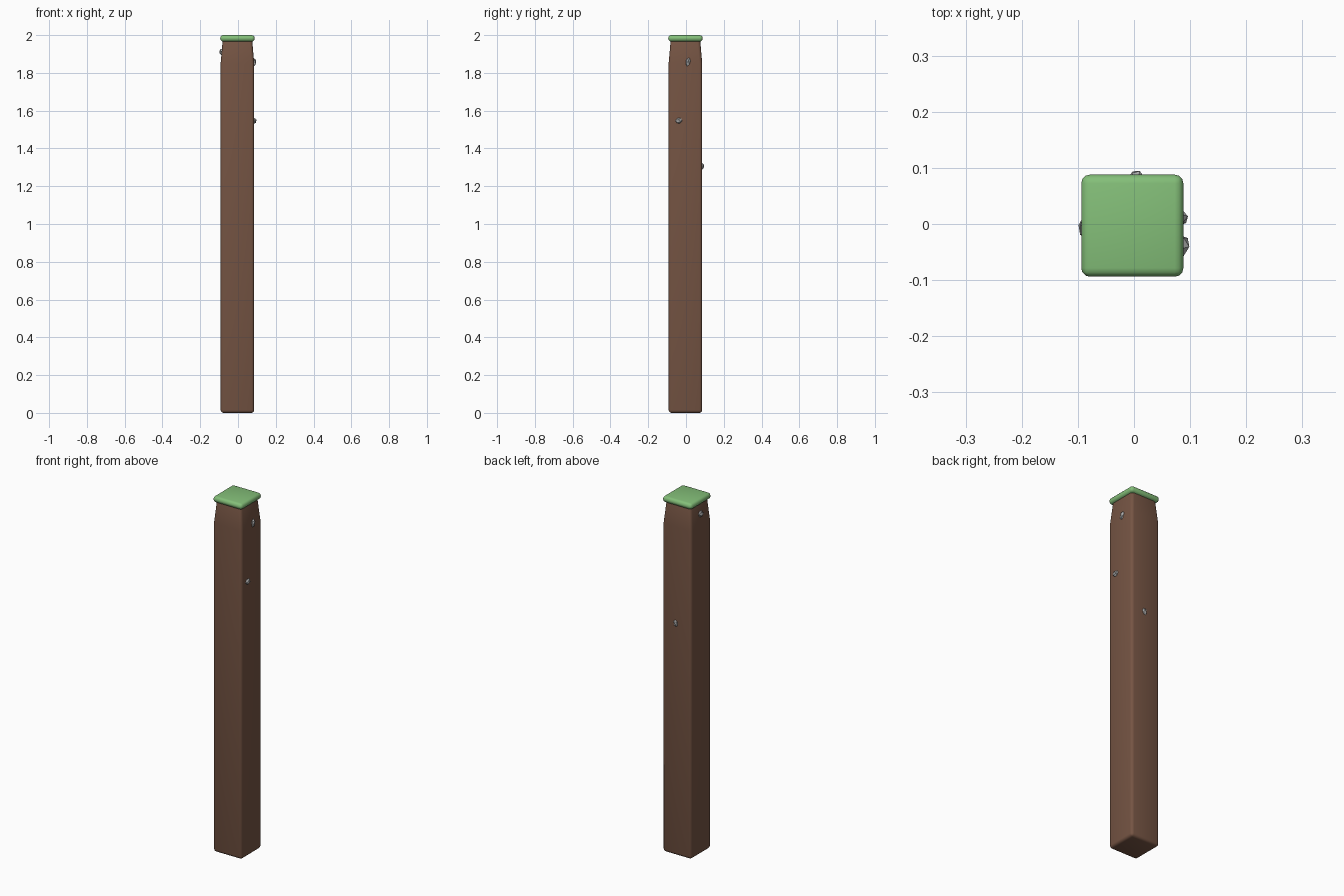
import bpy, bmesh, random
from mathutils import Matrix, Euler

if "Cube" in bpy.data.objects:
    bpy.data.objects.remove(bpy.data.objects["Cube"])

CX, CY = -0.003, -0.003


def material(name, rgb):
    m = bpy.data.materials.new(name)
    m.diffuse_color = (*rgb, 1)
    m.use_nodes = True
    m.node_tree.nodes["Principled BSDF"].inputs["Base Color"].default_value = m.diffuse_color
    return m


BROWN = material("wood", (0.18, 0.09, 0.057))
GREEN = material("moss", (0.23, 0.52, 0.19))
STONE = material("stone", (0.42, 0.42, 0.42))


def square_stack(name, levels, bevel, segments, mat):
    """Square column through (half_width, z) levels, with rounded edges."""
    bm = bmesh.new()
    rings = []
    for h, z in levels:
        rings.append([bm.verts.new((CX + sx * h, CY + sy * h, z))
                      for sx, sy in ((-1, -1), (1, -1), (1, 1), (-1, 1))])
    bm.faces.new(rings[0][::-1])
    bm.faces.new(rings[-1])
    for a, b in zip(rings, rings[1:]):
        for i in range(4):
            j = (i + 1) % 4
            bm.faces.new((a[i], a[j], b[j], b[i]))
    bm.normal_update()
    edges = [e for e in bm.edges if e.calc_face_angle(0) > 0.5]
    bmesh.ops.bevel(bm, geom=edges, offset=bevel, segments=segments,
                    profile=0.5, affect='EDGES', clamp_overlap=True)
    return finish(name, bm, mat, True)


def finish(name, bm, mat, smooth):
    me = bpy.data.meshes.new(name)
    bmesh.ops.recalc_face_normals(bm, faces=bm.faces)
    for f in bm.faces:
        f.smooth = smooth
    bm.to_mesh(me)
    bm.free()
    me.materials.append(mat)
    ob = bpy.data.objects.new(name, me)
    bpy.context.collection.objects.link(ob)
    return ob


# Wooden post, narrowing just below the cap
square_stack("post", [(0.089, 0.0), (0.089, 1.85), (0.077, 1.985)],
             0.015, 3, BROWN)

# Rounded moss cap
square_stack("moss_cap", [(0.091, 1.966), (0.091, 2.0)], 0.0155, 3, GREEN)

# Small faceted pebbles set into the faces: centre, half sizes, tilt
pebbles = [
    ((0.082, 0.011, 1.856), (0.016, 0.014, 0.027), (-0.25, 0, 0)),
    ((0.084, -0.038, 1.546), (0.016, 0.020, 0.017), (0.35, 0, 0)),
    ((0.004, 0.083, 1.306), (0.015, 0.013, 0.022), (0, 0.2, 0)),
    ((-0.086, -0.006, 1.912), (0.014, 0.021, 0.019), (0.5, 0, 0)),
]
random.seed(4)
for n, (pos, size, tilt) in enumerate(pebbles, 1):
    bm = bmesh.new()
    bmesh.ops.create_icosphere(bm, subdivisions=1, radius=1)
    for v in bm.verts:
        v.co *= random.uniform(0.92, 1.05)
    bm.transform(Matrix.Translation(pos) @ Euler(tilt).to_matrix().to_4x4()
                 @ Matrix.Diagonal((*size, 1)))
    finish(f"pebble_{n}", bm, STONE, False)
